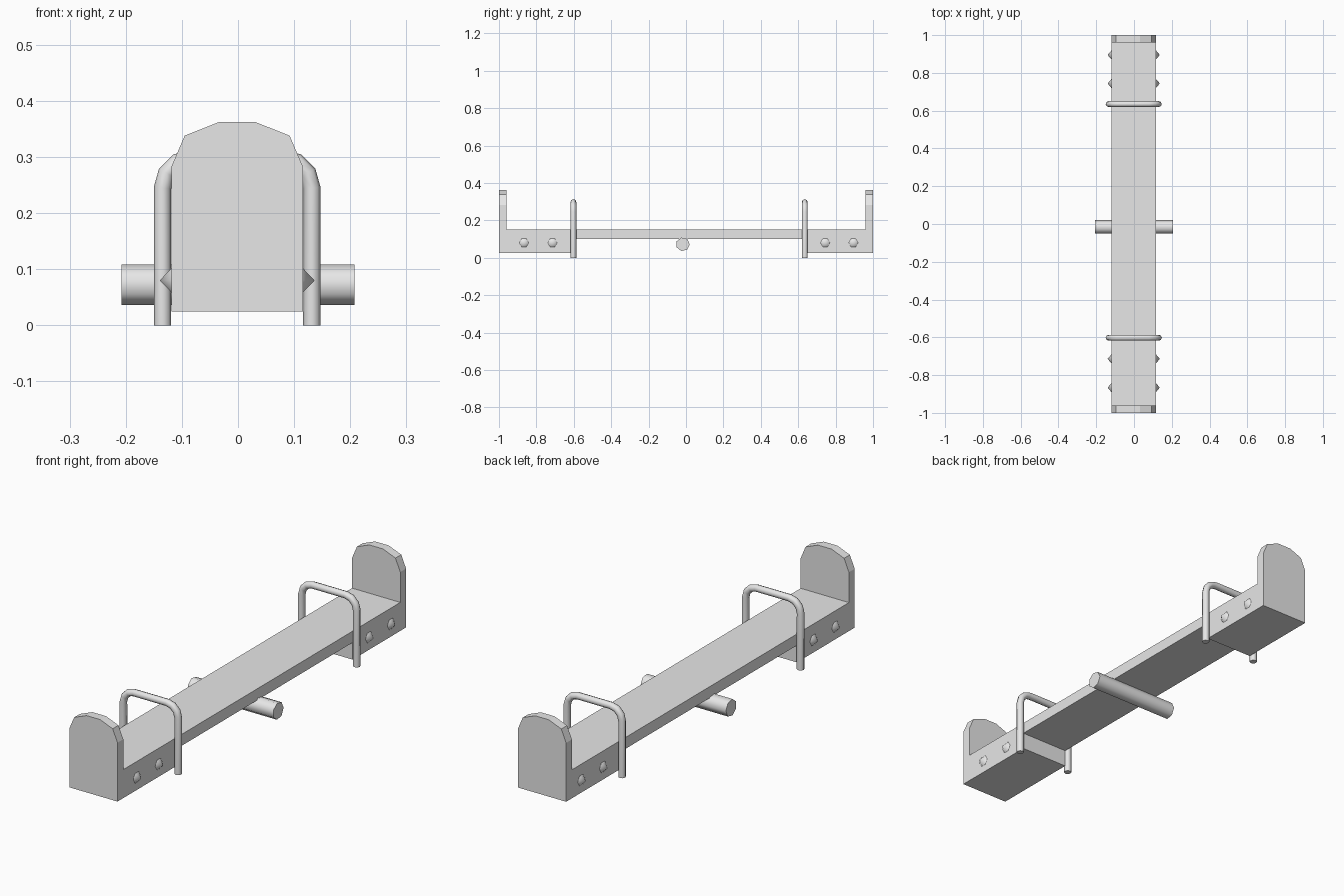
import bpy
import bmesh
from math import cos, sin, pi
from mathutils import Matrix, Vector

if "Cube" in bpy.data.objects:
    bpy.data.objects.remove(bpy.data.objects["Cube"])

grey = bpy.data.materials.new("plain_grey")
grey.use_nodes = True
colour = (0.8, 0.8, 0.8, 1)
grey.diffuse_color = colour
grey.node_tree.nodes["Principled BSDF"].inputs["Base Color"].default_value = colour

HALF = 0.117      # half width of the beam
MID = -0.0015     # sideways centre of all parts


def add_object(name, data):
    obj = bpy.data.objects.new(name, data)
    bpy.context.collection.objects.link(obj)
    data.materials.append(grey)
    return obj


def finish(name, bm, smooth=False):
    bmesh.ops.recalc_face_normals(bm, faces=bm.faces)
    mesh = bpy.data.meshes.new(name)
    bm.to_mesh(mesh)
    bm.free()
    obj = add_object(name, mesh)
    if smooth:
        bpy.ops.object.select_all(action='DESELECT')
        obj.select_set(True)
        bpy.context.view_layer.objects.active = obj
        bpy.ops.object.shade_smooth_by_angle(angle=pi / 3)
    return obj


def extrude(name, points, offset):
    bm = bmesh.new()
    face = bm.faces.new([bm.verts.new(p) for p in points])
    result = bmesh.ops.extrude_face_region(bm, geom=[face])
    verts = [g for g in result["geom"] if isinstance(g, bmesh.types.BMVert)]
    bmesh.ops.translate(bm, verts=verts, vec=Vector(offset))
    return finish(name, bm)


def cone(name, sides, r1, r2, depth, centre, side=1):
    bm = bmesh.new()
    matrix = Matrix.Translation(centre) @ Matrix.Rotation(side * pi / 2, 4, 'Y')
    bmesh.ops.create_cone(bm, cap_ends=True, segments=sides, radius1=r1,
                          radius2=r2, depth=depth, matrix=matrix)
    return finish(name, bm, smooth=True)


# Beam: thin plank with a deep seat block at each end
beam = [(-0.96, 0.15), (-0.96, 0.025), (-0.60, 0.025), (-0.60, 0.10),
        (0.63, 0.10), (0.63, 0.025), (0.96, 0.025), (0.96, 0.15)]
extrude("beam", [(MID - HALF, y, z) for y, z in beam], (2 * HALF, 0, 0))

# Rounded backrests at both ends
half_outline = [(HALF, 0.025), (HALF, 0.283), (0.0935, 0.338), (0.033, 0.362)]
outline = half_outline + [(-x, z) for x, z in reversed(half_outline)]
for name, y in (("front_backrest", -1), ("back_backrest", 0.96)):
    extrude(name, [(MID + x, y, z) for x, z in outline], (0, 0.04, 0))

# Bent tube handles
for name, y in (("front_handle", -0.602), ("back_handle", 0.635)):
    bend = [(0.080 + 0.053 * cos(i * pi / 6), 0.245 + 0.053 * sin(i * pi / 6))
            for i in range(4)]
    half_path = [(0.133, 0)] + bend
    path = half_path + [(-x, z) for x, z in reversed(half_path)]
    curve = bpy.data.curves.new(name, 'CURVE')
    curve.dimensions = '3D'
    curve.bevel_depth = 0.0155
    curve.bevel_resolution = 2
    curve.use_fill_caps = True
    spline = curve.splines.new('POLY')
    spline.points.add(len(path) - 1)
    for point, (x, z) in zip(spline.points, path):
        point.co = (MID + x, y, z, 1)
    spline.use_smooth = True
    add_object(name, curve)

# Pivot axle under the middle
cone("axle", 7, 0.037, 0.037, 0.415, (0, -0.017, 0.072))

# Pointed bolt heads on the seat block sides
for side, label in ((1, "left"), (-1, "right")):
    for i, y in enumerate((-0.866, -0.714, 0.744, 0.895)):
        centre = (MID + side * (HALF + 0.0105), y, 0.08)
        cone(f"{label}_bolt_{i + 1}", 6, 0.025, 0, 0.021, centre, side)
